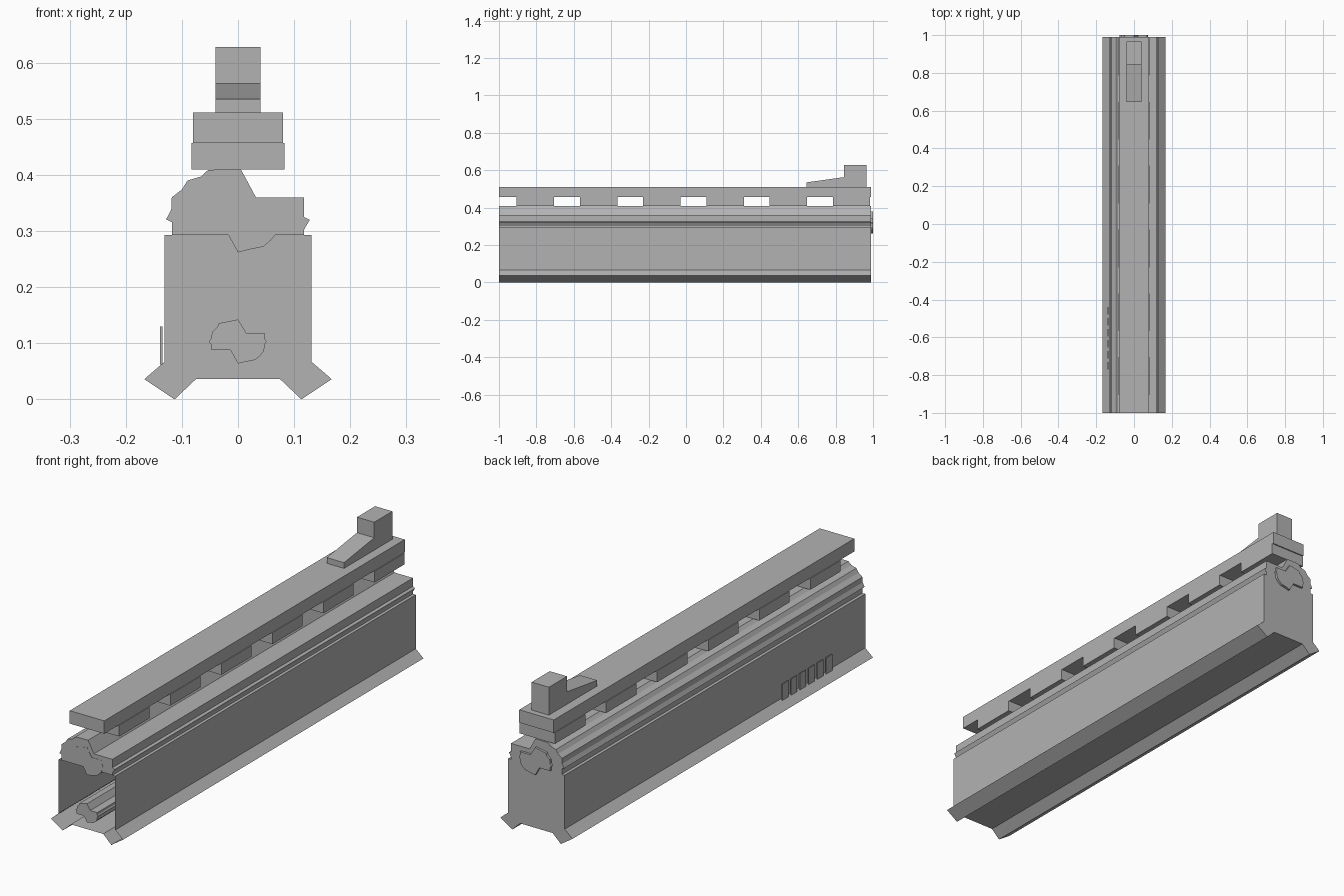
import bpy, bmesh

if "Cube" in bpy.data.objects:
    bpy.data.objects.remove(bpy.data.objects["Cube"])

metal = bpy.data.materials.new("grey metal")
metal.diffuse_color = (0.45, 0.45, 0.45, 1)
metal.use_nodes = True
metal.node_tree.nodes["Principled BSDF"].inputs["Base Color"].default_value = metal.diffuse_color


def extrude(name, profile, a, b, axis="y", front=True, back=True):
    """Sweep a closed profile along y (points x,z) or along x (points y,z)."""
    bm = bmesh.new()

    def ring(t):
        return [bm.verts.new((p, t, q) if axis == "y" else (t, p, q)) for p, q in profile]

    r0, r1 = ring(a), ring(b)
    n = len(profile)
    for i in range(n):
        j = (i + 1) % n
        bm.faces.new((r0[i], r0[j], r1[j], r1[i]))
    if front:
        bm.faces.new(r0[::-1])
    if back:
        bm.faces.new(r1)
    bmesh.ops.recalc_face_normals(bm, faces=bm.faces)
    if not front:  # open shell: make the end plate face outwards
        end = max(bm.faces, key=lambda f: f.calc_center_median().y)
        if end.normal.y < 0:
            bmesh.ops.reverse_faces(bm, faces=bm.faces)
    me = bpy.data.meshes.new(name)
    bm.to_mesh(me)
    bm.free()
    me.materials.append(metal)
    ob = bpy.data.objects.new(name, me)
    bpy.context.collection.objects.link(ob)
    return ob


def box(name, x0, x1, y0, y1, z0, z1):
    return extrude(name, [(x0, z0), (x1, z0), (x1, z1), (x0, z1)], y0, y1)


BACK = 0.99

# Ribbed roof outline, left to right
roof = [(-0.118, 0.293), (-0.118, 0.316), (-0.128, 0.321), (-0.119, 0.338), (-0.118, 0.36),
        (-0.10, 0.374), (-0.09, 0.39), (-0.066, 0.397), (-0.053, 0.409), (0.005, 0.41),
        (0.032, 0.36), (0.118, 0.36), (0.118, 0.325), (0.128, 0.32), (0.118, 0.303),
        (0.118, 0.293)]

# Hollow housing, open at the front, with splayed feet
housing = [(-0.075, 0.036), (-0.113, 0.0), (-0.167, 0.036), (-0.131, 0.067), (-0.131, 0.293)]
housing += roof + [(-x, z) for x, z in reversed(housing)]
extrude("housing", housing, -1, BACK, front=False)

# Plate closing the front of the roof around the upper tube
extrude("roof_front_plate", roof, -0.999, -0.994)

# Notched tube section, shared by both tubes, about its own centre
section = [(0, 0.058), (0.022, 0.022), (0.07, 0.022), (0.07, 0.008), (0.075, 0), (0.07, -0.008),
           (0.068, -0.025), (0.058, -0.037), (0.045, -0.048), (0.02, -0.053), (0, -0.058),
           (-0.02, -0.022), (-0.07, -0.022), (-0.07, -0.008), (-0.077, 0), (-0.07, 0.008),
           (-0.068, 0.025), (-0.055, 0.037), (-0.05, 0.048), (-0.025, 0.053)]


def tube(name, z, scale, y1):
    extrude(name, [(x * scale, z + h * scale) for x, h in section], -1, y1)


tube("upper_tube", 0.32, 1.0, 1.0)
tube("lower_tube", 0.103, 0.68, BACK - 0.002)

# Top rail and the spacer blocks carrying it
box("top_rail", -0.08, 0.08, -1, BACK, 0.457, 0.511)
for i in range(6):
    y = -0.905 + i * 0.338
    box("rail_spacer", -0.083, 0.083, y, min(y + 0.2, BACK), 0.41, 0.457)

# Ramped sight at the back of the rail
extrude("sight", [(0.645, 0.47), (0.965, 0.47), (0.965, 0.628), (0.845, 0.628),
                  (0.845, 0.563), (0.645, 0.535)], -0.04, 0.04, axis="x")

# Row of thin grip ribs on the left wall
for i in range(6):
    y = -0.77 + i * 0.058
    box("grip_rib", -0.139, -0.135, y, y + 0.04, 0.062, 0.13)
